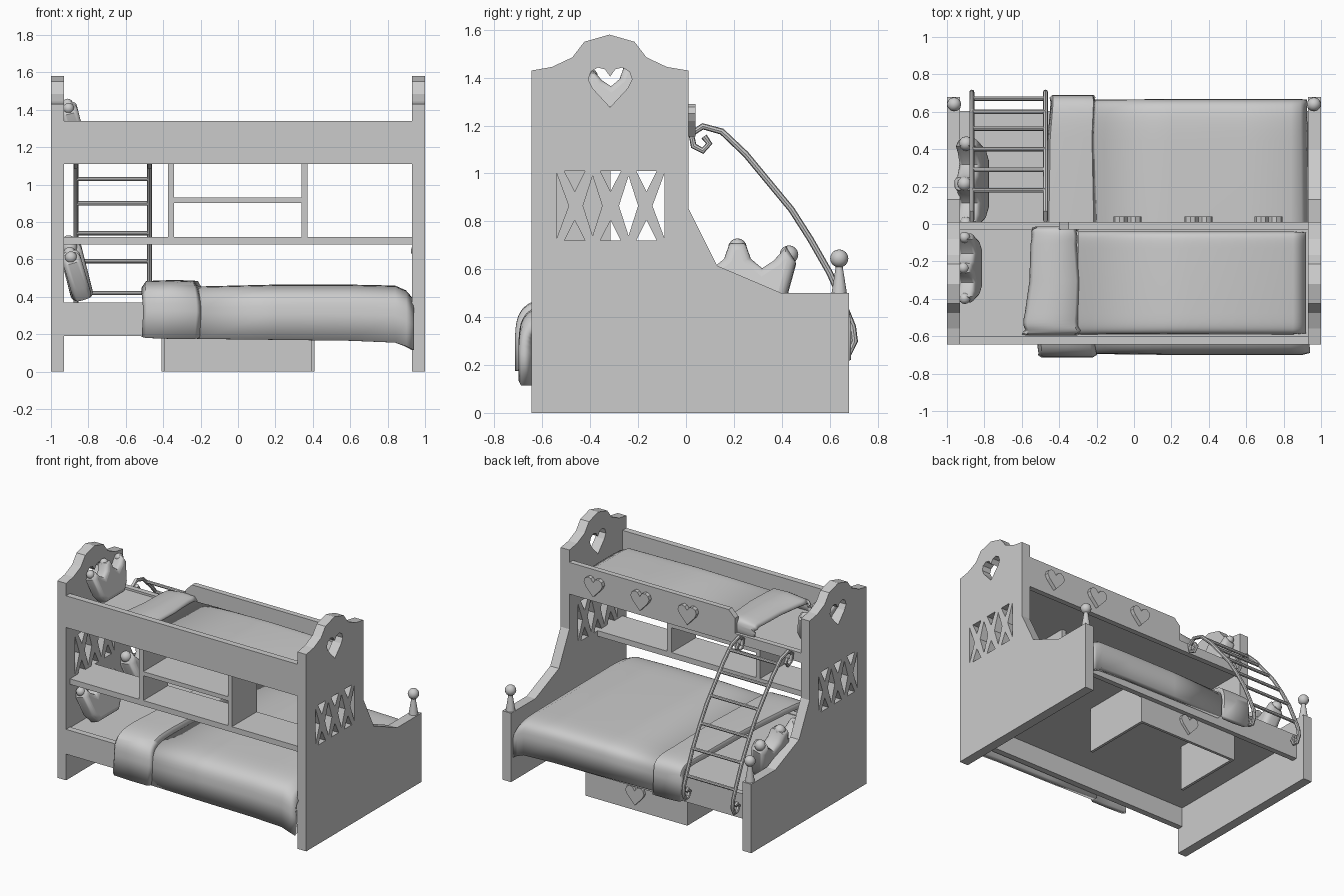
import bpy, bmesh, math
from mathutils import Matrix, Vector

if "Cube" in bpy.data.objects:
    bpy.data.objects.remove(bpy.data.objects["Cube"])

mat = bpy.data.materials.new("plain_grey")
mat.diffuse_color = (0.6, 0.6, 0.6, 1)
mat.use_nodes = True
mat.node_tree.nodes["Principled BSDF"].inputs["Base Color"].default_value = mat.diffuse_color

YZ = Matrix(((0, 0, 1), (1, 0, 0), (0, 1, 0))).to_4x4()    # profile (y, z), depth along x
XZ = Matrix(((1, 0, 0), (0, 0, -1), (0, 1, 0))).to_4x4()   # profile (x, z), depth along y


def finish(ob, smooth=False, angle=40):
    ob.data.materials.clear()
    ob.data.materials.append(mat)
    bpy.ops.object.select_all(action='DESELECT')
    ob.select_set(True)
    bpy.context.view_layer.objects.active = ob
    if smooth:
        bpy.ops.object.shade_smooth_by_angle(angle=math.radians(angle))
    else:
        bpy.ops.object.shade_flat()
    return ob


def to_mesh(cu, name, matrix, smooth=False):
    tmp = bpy.data.objects.new(name + "_curve", cu)
    bpy.context.collection.objects.link(tmp)
    bpy.context.view_layer.update()
    me = bpy.data.meshes.new_from_object(tmp.evaluated_get(bpy.context.evaluated_depsgraph_get()))
    bpy.data.objects.remove(tmp)
    me.transform(matrix)
    ob = bpy.data.objects.new(name, me)
    bpy.context.collection.objects.link(ob)
    return finish(ob, smooth)


def spline(cu, pts, cyclic):
    s = cu.splines.new('POLY')
    s.points.add(len(pts) - 1)
    for p, co in zip(s.points, pts):
        p.co = (*co, 0, 1) if len(co) == 2 else (*co, 1)
    s.use_cyclic_u = cyclic


def plate(name, loops, depth, matrix, bevel=0.0):
    """Flat outline with holes, given thickness."""
    cu = bpy.data.curves.new(name, 'CURVE')
    cu.dimensions, cu.fill_mode = '2D', 'BOTH'
    cu.extrude = depth / 2
    cu.bevel_depth, cu.bevel_resolution = bevel, 3
    for l in loops:
        spline(cu, l, True)
    return to_mesh(cu, name, matrix, bevel > 0)


def tube(name, pts, r):
    cu = bpy.data.curves.new(name, 'CURVE')
    cu.dimensions, cu.bevel_depth, cu.bevel_resolution = '3D', r, 2
    cu.use_fill_caps = True
    spline(cu, pts, False)
    return to_mesh(cu, name, Matrix(), True)


def box(name, x0, x1, y0, y1, z0, z1):
    bpy.ops.mesh.primitive_cube_add(size=1, location=((x0+x1)/2, (y0+y1)/2, (z0+z1)/2))
    ob = bpy.context.object
    ob.name, ob.scale = name, (x1-x0, y1-y0, z1-z0)
    return finish(ob)


def ball(name, r, loc):
    bpy.ops.mesh.primitive_uv_sphere_add(segments=12, ring_count=8, radius=r, location=loc)
    bpy.context.object.name = name
    return finish(bpy.context.object, True, 60)


def heart(cx, cz, s):
    half = [(0, -.07), (.06, -.005), (.075, .025), (.066, .052), (.042, .066), (.018, .06)]
    pts = half + [(0, .035)] + [(-x, z) for x, z in half[:0:-1]]
    return [(cx + x*s, cz + z*s) for x, z in pts]


def drape(name, stations, n=28, p=0.24, lift=0.0, wave=0.0, thick=0.018):
    """Arched cloth; stations = (x at front, x at back, y0, y1, z hem, z top)."""
    bm = bmesh.new()
    rows = []
    for xf, xb, y0, y1, z0, z1 in stations:
        row = []
        for i in range(n + 1):
            t = math.pi * i / n
            c, s = math.cos(t), max(math.sin(t), 0)
            q = p if c > 0 else p * .75                    # squarer at the back edge
            u = 0.5 - 0.5 * math.copysign(abs(c)**q, c)
            v = s**(q + .1)
            hem = z0 + (lift if c < 0 else 0)
            x = xf + (xb-xf)*u + wave * math.sin(3*math.pi*u + 20*z0*v)
            row.append(bm.verts.new((x, y0 + (y1-y0)*u, hem + (z1-hem)*v)))
        rows.append(row)
    for a, b in zip(rows, rows[1:]):
        for i in range(n):
            bm.faces.new((a[i], b[i], b[i+1], a[i+1]))
    bmesh.ops.recalc_face_normals(bm, faces=bm.faces)
    if sum(f.normal.z for f in bm.faces) < 0:
        bmesh.ops.reverse_faces(bm, faces=bm.faces)
    me = bpy.data.meshes.new(name)
    bm.to_mesh(me)
    bm.free()
    ob = bpy.data.objects.new(name, me)
    bpy.context.collection.objects.link(ob)
    m = ob.modifiers.new("thickness", 'SOLIDIFY')
    m.thickness, m.offset = thick, -1
    return finish(ob, True, 50)


# end panels with heart and lattice openings
outline = [(-.645, 0), (.68, 0), (.68, .5), (.4, .5), (.13, .615), (.01, .855), (.01, 1.43),
           (-.08, 1.445), (-.165, 1.485), (-.215, 1.55), (-.32, 1.58), (-.425, 1.55),
           (-.475, 1.485), (-.56, 1.445), (-.645, 1.43)]
holes = [heart(-.317, 1.362, 1.22)]
for c in (-.465, -.315, -.165):
    for s in (1, -1):
        holes.append([(c-.043, .865+.145*s), (c+.043, .865+.145*s), (c, .865+.06*s)])
for c in (-.39, -.24):
    holes.append([(c-.04, .865), (c, .99), (c+.04, .865), (c, .74)])
for e, d in ((-.54, .05), (-.09, -.05)):
    holes.append([(e, .73), (e+d, .865), (e, 1.0)])
for side in (-1, 1):
    plate("end_panel", [outline] + holes, .07, Matrix.Translation((.965*side, 0, 0)) @ YZ)
    # finials on the low posts
    bpy.ops.mesh.primitive_cone_add(vertices=12, radius1=.032, radius2=.013, depth=.12,
                                    location=(.962*side, .64, .56))
    bpy.context.object.name = "finial_stem"
    finish(bpy.context.object, True)
    ball("finial_ball", .038, (.962*side, .64, .645))

# lower bed frame
box("lower_front_rail", -.93, .93, -.645, -.60, .19, .37)
box("lower_back_rail", -.93, .93, .565, .605, .19, .37)
box("lower_mattress", -.93, .93, -.60, .565, .335, .365)

# under-bed drawer, open below and at the inner end
box("drawer_face", -.41, .41, .55, .57, 0, .335)
for s in (-1, 1):
    box("drawer_side", .40*s - .01, .40*s + .01, .03, .55, 0, .335)
plate("drawer_heart", [heart(0, .115, 1)], .03, Matrix.Translation((0, .575, 0)) @ XZ)

# upper bunk
box("upper_front_rail", -.93, .93, -.645, -.60, 1.11, 1.34)
box("upper_base", -.93, .93, -.60, -.03, 1.125, 1.165)
plate("upper_guard", [[(-.93, 1.11), (.93, 1.11), (.93, 1.34), (-.35, 1.34), (-.4, 1.29),
                       (-.4, 1.18), (-.93, 1.18)]], .04, Matrix.Translation((0, -.01, 0)) @ XZ)
for x in (-.035, .345, .72):
    plate("guard_heart", [heart(x, 1.225, 1)], .03, Matrix.Translation((0, .024, 0)) @ XZ)

# shelf unit between the bunks
box("long_shelf", -.93, .93, -.60, -.315, .68, .72)
for x in (-.3575, .355):
    box("shelf_divider", x-.0165, x+.0165, -.60, -.315, .72, 1.125)
box("small_shelf", -.341, .3385, -.60, -.315, .9, .93)

# blankets and turned-down folds
drape("lower_blanket", [(-.22, -.22, -.695, .665, .175, .455), (.2, .2, -.70, .668, .17, .465),
                        (.6, .6, -.70, .668, .165, .465), (.84, .84, -.70, .668, .155, .46),
                        (.90, .89, -.70, .668, .135, .435), (.94, .925, -.69, .665, .115, .39)],
      lift=.06, thick=.045)
drape("lower_fold", [(-.515, -.445, -.70, .675, .185, .455), (-.495, -.43, -.715, .69, .18, .485),
                     (-.36, -.32, -.715, .69, .175, .49), (-.23, -.215, -.715, .69, .175, .485),
                     (-.205, -.205, -.70, .675, .18, .455)], lift=.045, wave=.008, thick=.04)
drape("upper_blanket", [(-.3, -.3, -.59, -.04, 1.14, 1.255), (.3, .3, -.59, -.04, 1.14, 1.265),
                        (.85, .85, -.59, -.04, 1.14, 1.255), (.92, .92, -.585, -.045, 1.14, 1.22)])
drape("upper_fold", [(-.59, -.54, -.59, -.02, 1.14, 1.24), (-.57, -.52, -.597, -.012, 1.14, 1.265),
                     (-.43, -.41, -.597, -.012, 1.14, 1.28), (-.31, -.32, -.597, -.012, 1.14, 1.275),
                     (-.29, -.30, -.59, -.02, 1.14, 1.25)], wave=.008)


# crown-shaped cushions leaning on the end panel
def crown(x, y, z, s, lean):
    half = [(.008, .30), (.025, .25), (.10, .185), (.175, .235), (.198, .262), (.205, .25),
            (.165, .10), (.12, .045)]
    pts = half + [(-u, v) for u, v in half[::-1]]
    place = (Matrix.Translation((x, y, z)) @ Matrix.Rotation(lean, 4, 'Y') @ Matrix.Scale(s, 4))
    plate("crown_cushion", [pts], .05, place @ YZ, .036)
    for u, v in ((0, .325), (.215, .295), (-.215, .295)):
        ball("crown_knob", .039*s, place @ Vector((0, u, v)))


crown(-.825, .215, .375, 1.0, -.25)
crown(-.825, -.35, .375, .83, -.28)
crown(-.85, -.235, 1.19, .76, -.25)

# ladder with scrolled ends
path = [(.075, 1.155), (.097, 1.125), (.07, 1.095), (.032, 1.115), (.022, 1.165), (.07, 1.197),
        (.15, 1.175), (.25, 1.08), (.44, .85), (.52, .725), (.60, .585), (.66, .45), (.697, .36),
        (.705, .30), (.685, .255), (.65, .26), (.635, .295), (.655, .32), (.675, .305)]
for x in (-.867, -.473):
    tube("ladder_rail", [(x, y, z) for y, z in path], .0135)
for y, z in ((.18, 1.147), (.29, 1.03), (.40, .9), (.51, .74), (.60, .59), (.67, .42)):
    tube("ladder_rung", [(-.867, y, z), (-.473, y, z)], .0115)
